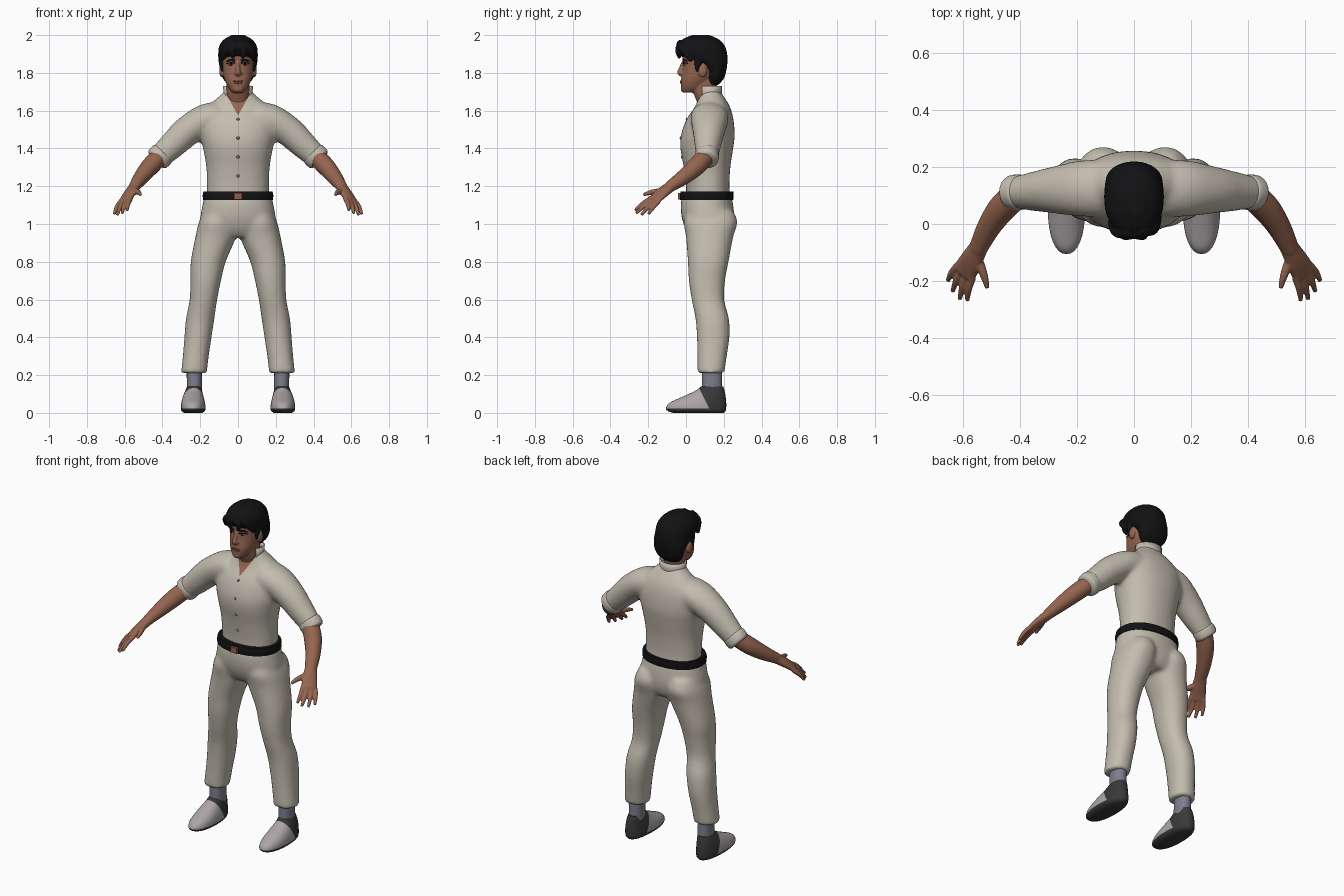
import bpy, bmesh
from math import sin, cos, pi, radians, copysign
from mathutils import Vector, Matrix
from mathutils.bvhtree import BVHTree

cube = bpy.data.objects.get("Cube")
if cube:
    bpy.data.objects.remove(cube)

X, Y, Z = Vector((1, 0, 0)), Vector((0, 1, 0)), Vector((0, 0, 1))


def material(name, *rgb):
    m = bpy.data.materials.new(name)
    m.use_nodes = True
    m.diffuse_color = (*rgb, 1)
    m.node_tree.nodes["Principled BSDF"].inputs["Base Color"].default_value = (*rgb, 1)
    return m


cloth = material("cream cloth", .55, .51, .43)
skin = material("warm skin", .30, .13, .08)
black = material("black", .006, .006, .007)
shoe_mat = material("pale grey", .42, .38, .39)
sole_mat = material("charcoal", .04, .04, .042)
sock_mat = material("blue grey", .21, .21, .27)
buckle_mat = material("copper brown", .30, .11, .07)
button_mat = material("button grey", .2, .19, .18)
lip_mat = material("lip brown", .2, .07, .05)
eye_mat = material("eye white", .5, .46, .42)


def spline(rows, steps=6):
    """Smooth curve through rows of numbers of any length."""
    p = [Vector(r) for r in rows]
    p = [p[0]] + p + [p[-1]]
    out = []
    for a, b, c, d in zip(p, p[1:], p[2:], p[3:]):
        for k in range(steps):
            t = k / steps
            out.append((b * 2 + (c - a) * t + (a * 2 - b * 5 + c * 4 - d) * t * t
                        + (b * 3 - a - c * 3 + d) * t ** 3) / 2)
    return out + [p[-1]]


def oval(centre, u, v, power, n=32):
    def f(w):
        return copysign(abs(w) ** (2 / power), w)
    return [centre + u * f(cos(2 * pi * i / n)) + v * f(sin(2 * pi * i / n)) for i in range(n)]


def loft(bm, rings, mirror):
    for side in ((1, -1) if mirror else (1,)):
        vs = [[bm.verts.new((c.x * side, c.y, c.z)) for c in ring] for ring in rings]
        n = len(vs[0])
        for r, s in zip(vs, vs[1:]):
            for i in range(n):
                bm.faces.new((r[i], r[(i + 1) % n], s[(i + 1) % n], s[i]))
        bm.faces.new(vs[0])
        bm.faces.new(vs[-1])


def stack(bm, rows, mirror=False, power=2.2, steps=6):
    """Level rings given as (z, half width, y0, y1) or (z, x0, x1, y0, y1)."""
    rows = [(r[0], -r[1], *r[1:]) if len(r) == 4 else r for r in rows]
    loft(bm, [oval(Vector(((x0 + x1) / 2, (y0 + y1) / 2, z)), X * (x1 - x0) / 2,
                   Y * (y1 - y0) / 2, power) for z, x0, x1, y0, y1 in spline(rows, steps)], mirror)


def tube(bm, rows, ref=Y, mirror=False):
    """Rings across a path, rows are (x, y, z, radius along ref, other radius)."""
    pts = spline(rows)
    rings = []
    for i, p in enumerate(pts):
        t = Vector((pts[min(i + 1, len(pts) - 1)] - pts[max(i - 1, 0)])[:3]).normalized()
        u = (ref - t * ref.dot(t)).normalized()
        rings.append(oval(Vector(p[:3]), u * p[3], t.cross(u) * p[4], 2, 20))
    loft(bm, rings, mirror)


def ball(bm, centre, size, mirror=False):
    for s in ((1, -1) if mirror else (1,)):
        m = Matrix.Translation((centre[0] * s, *centre[1:])) @ Matrix.Diagonal((*size, 1))
        bmesh.ops.create_uvsphere(bm, u_segments=16, v_segments=10, radius=1, matrix=m)


def finish(name, bm, mats, voxel=0, relax=0):
    """Make the object; a voxel size fuses its overlapping volumes."""
    bmesh.ops.recalc_face_normals(bm, faces=bm.faces)
    me = bpy.data.meshes.new(name)
    bm.to_mesh(me)
    bm.free()
    ob = bpy.data.objects.new(name, me)
    bpy.context.collection.objects.link(ob)
    if voxel:
        r = ob.modifiers.new("fuse", 'REMESH')
        r.mode, r.voxel_size = 'VOXEL', voxel
        s = ob.modifiers.new("relax", 'SMOOTH')
        s.factor, s.iterations = .5, relax
        dg = bpy.context.evaluated_depsgraph_get()
        me = bpy.data.meshes.new_from_object(ob.evaluated_get(dg))
        ob.modifiers.clear()
        ob.data = me
    me.materials.clear()
    for m in mats:
        me.materials.append(m)
    me.shade_smooth()
    if not voxel:
        me.set_sharp_from_angle(angle=radians(50))
    return ob


def paint(ob, planes, rule):
    """Cut along planes, then give the second colour to faces passing the rule."""
    bm = bmesh.new()
    bm.from_mesh(ob.data)
    for co, no in planes:
        bmesh.ops.bisect_plane(bm, geom=bm.verts[:] + bm.edges[:] + bm.faces[:],
                               plane_co=co, plane_no=no)
    for f in bm.faces:
        f.material_index = int(rule(f.calc_center_median()))
    bm.to_mesh(ob.data)
    bm.free()


def front_finder(ob):
    tree = BVHTree.FromPolygons([v.co for v in ob.data.vertices],
                                [p.vertices[:] for p in ob.data.polygons])
    return lambda x, z: tree.ray_cast(Vector((x, -1, z)), Y)[0].y


# Shirt: torso and sleeves fused, with an open V at the throat
bm = bmesh.new()
stack(bm, [(1.14, .165, 0, .235), (1.2, .165, 0, .23), (1.3, .168, -.012, .235),
           (1.4, .185, -.03, .25), (1.47, .2, -.027, .258), (1.55, .205, 0, .252),
           (1.61, .175, .04, .237), (1.65, .13, .06, .217), (1.69, .085, .07, .19),
           (1.71, .073, .075, .18)])
tube(bm, [(.1, .125, 1.575, .1, .075), (.18, .125, 1.55, .1, .082), (.27, .12, 1.49, .085, .08),
          (.35, .115, 1.415, .07, .072), (.425, .11, 1.345, .055, .06)], mirror=True)
shirt = finish("shirt", bm, [cloth, skin], .012, 8)
paint(shirt, [((0, 0, 1.575), (s, 0, -.56)) for s in (1, -1)],
      lambda c: abs(c.x) < .56 * (c.z - 1.575) and c.y < .12)

# Rolled cuffs
bm = bmesh.new()
tube(bm, [(.393, .113, 1.377, .056, .06), (.402, .112, 1.368, .063, .067),
          (.425, .11, 1.345, .062, .066), (.434, .109, 1.336, .052, .056)], mirror=True)
finish("rolled_cuffs", bm, [cloth])

# Standing collar, open at the front
bm = bmesh.new()
rows = []
for z, rx, ry in ((1.66, .085, .072), (1.7, .077, .065), (1.73, .08, .066)):
    rows.append([bm.verts.new((rx * sin(a), .125 + ry * cos(a), z))
                 for a in (radians(-128 + 8 * i) for i in range(33))])
for r, s in zip(rows, rows[1:]):
    for i in range(32):
        bm.faces.new((r[i], r[i + 1], s[i + 1], s[i]))
collar = finish("collar", bm, [cloth])
collar.modifiers.new("thickness", 'SOLIDIFY').thickness = .008

# Trousers
bm = bmesh.new()
stack(bm, [(1.15, .178, -.02, .24), (1.1, .188, -.028, .25), (1.03, .2, -.022, .255),
           (.97, .19, 0, .245), (.93, .15, .03, .22)])
stack(bm, [(1.07, .03, .18, .01, .25), (1.01, .01, .207, -.012, .272),
           (.93, .012, .226, 0, .25), (.8, .065, .25, .01, .225), (.7, .09, .252, .015, .207),
           (.6, .11, .256, .03, .202), (.5, .125, .275, .05, .227), (.4, .14, .284, .058, .23),
           (.3, .155, .292, .06, .216), (.21, .165, .302, .06, .203)], mirror=True)
finish("trousers", bm, [cloth], .012, 6)

# Belt, buckle and buttons
bm = bmesh.new()
stack(bm, [(1.128, .185, -.032, .25), (1.15, .187, -.033, .252), (1.172, .183, -.028, .25)], steps=2)
finish("belt", bm, [black])
bm = bmesh.new()
bmesh.ops.create_cube(bm, size=1, matrix=Matrix.Translation((0, -.035, 1.148))
                      @ Matrix.Diagonal((.042, .016, .034, 1)))
finish("buckle", bm, [buckle_mat])
shirt_front = front_finder(shirt)
bm = bmesh.new()
for z in (1.555, 1.455, 1.355, 1.255):
    ball(bm, (0, shirt_front(0, z), z), (.008, .005, .008))
finish("buttons", bm, [button_mat])

# Socks and shoes
bm = bmesh.new()
stack(bm, [(.08, .19, .27, .085, .192), (.24, .192, .272, .085, .19)], mirror=True)
finish("socks", bm, [sock_mat])
bm = bmesh.new()
stack(bm, [(0, .19, .285, -.07, .2), (.012, .175, .3, -.1, .21), (.03, .172, .303, -.105, .213),
           (.055, .175, .3, -.085, .213), (.085, .182, .292, -.02, .21),
           (.115, .19, .28, .045, .205), (.14, .195, .27, .08, .197)], mirror=True)
shoes = finish("shoes", bm, [shoe_mat, sole_mat])
paint(shoes, [((0, 0, .024), Z), ((0, .135, 0), (0, 1, .5))],
      lambda c: c.z < .024 or c.y > .135 - .5 * c.z)

# Forearms and hands
bm = bmesh.new()
across = Vector((.05, .04, -.015)).normalized()
tube(bm, [(.4, .112, 1.37, .048, .048), (.46, .06, 1.31, .05, .049), (.51, -.01, 1.25, .042, .041),
          (.55, -.09, 1.195, .033, .028)], across, True)
tube(bm, [(.545, -.08, 1.2, .033, .028), (.573, -.13, 1.162, .042, .023),
          (.6, -.175, 1.122, .046, .016)], across, True)
tips = ((.587, -.27, 1.072), (.613, -.265, 1.056), (.638, -.237, 1.048), (.655, -.2, 1.052))
for i, tip in enumerate(tips):
    base = Vector((.594, -.165, 1.128)) + across * (.023 * i - .035)
    tip = Vector(tip)
    mid = base.lerp(tip, .5) + Vector((.004, 0, .004))
    tube(bm, [(*base, .013, .013), (*mid, .012, .012), (*tip, .008, .008)], across, True)
tube(bm, [(.553, -.115, 1.175, .018, .018), (.528, -.18, 1.168, .014, .014),
          (.516, -.226, 1.155, .008, .008)], across, True)
finish("forearms_and_hands", bm, [skin], .005, 2)

# Head and neck
bm = bmesh.new()
stack(bm, [(1.695, .028, -.015, .05), (1.72, .05, -.025, .09), (1.76, .07, -.027, .14),
           (1.8, .08, -.02, .17), (1.85, .085, -.016, .19), (1.9, .087, -.02, .2),
           (1.95, .076, 0, .185), (1.985, .04, .05, .14)])
stack(bm, [(1.56, .055, .08, .16), (1.64, .06, .06, .17), (1.7, .061, .038, .165),
           (1.77, .06, .035, .165)])
tube(bm, [(0, -.012, 1.855, .009, .012), (0, -.028, 1.82, .011, .012),
          (0, -.034, 1.799, .016, .012), (0, -.018, 1.787, .012, .008)], X)
ball(bm, (.012, -.024, 1.798), (.009, .012, .008), True)
ball(bm, (.088, .088, 1.81), (.011, .024, .034), True)
ball(bm, (0, -.014, 1.714), (.026, .014, .016))
head = finish("head_and_neck", bm, [skin], .005, 4)
face = front_finder(head)

# Eyes, brows and mouth
whites, dark, lips = bmesh.new(), bmesh.new(), bmesh.new()
ball(whites, (.037, face(.037, 1.845), 1.845), (.015, .005, .006), True)
ball(dark, (.037, face(.037, 1.845) - .004, 1.845), (.007, .003, .006), True)
for z, wide, lift in ((1.864, .006, .005), (1.851, .003, .003)):
    tube(dark, [(x, face(x, z + h), z + h, w, .004) for x, h, w in
                ((.016, 0, wide), (.038, lift, wide), (.06, -lift, .002))], Z, True)
for z, w in ((1.757, .004), (1.748, .006)):
    tube(lips, [(x, face(x, z), z, r, .004) for x, r in ((-.026, .001), (0, w), (.026, .001))], Z)
finish("eyes", whites, [eye_mat])
finish("brows_and_pupils", dark, [black])
finish("lips", lips, [lip_mat])

# Hair: cap, swept fringe and sideburns
bm = bmesh.new()
stack(bm, [(1.735, .05, .11, .17), (1.77, .08, .11, .2), (1.81, .093, .105, .213),
           (1.85, .101, .065, .219), (1.875, .104, .005, .22), (1.9, .105, -.033, .218),
           (1.94, .1, -.042, .207), (1.975, .077, -.022, .178), (2, .035, .03, .125)])
tube(bm, [(.03, -.025, 1.955, .02, .02), (-.025, -.038, 1.925, .02, .018),
          (-.032, -.04, 1.9, .013, .013), (-.02, -.034, 1.876, .007, .007)], X + Y, True)
tube(bm, [(-.01, -.025, 1.96, .025, .02), (-.06, -.025, 1.925, .022, .02),
          (-.085, .01, 1.868, .01, .01)])
tube(bm, [(.02, -.02, 1.96, .025, .02), (.068, -.015, 1.925, .022, .02),
          (.088, .03, 1.862, .01, .01)])
tube(bm, [(.09, .07, 1.88, .025, .012), (.086, .062, 1.84, .018, .01),
          (.083, .06, 1.805, .008, .006)], mirror=True)
finish("hair", bm, [black], .006, 3)
